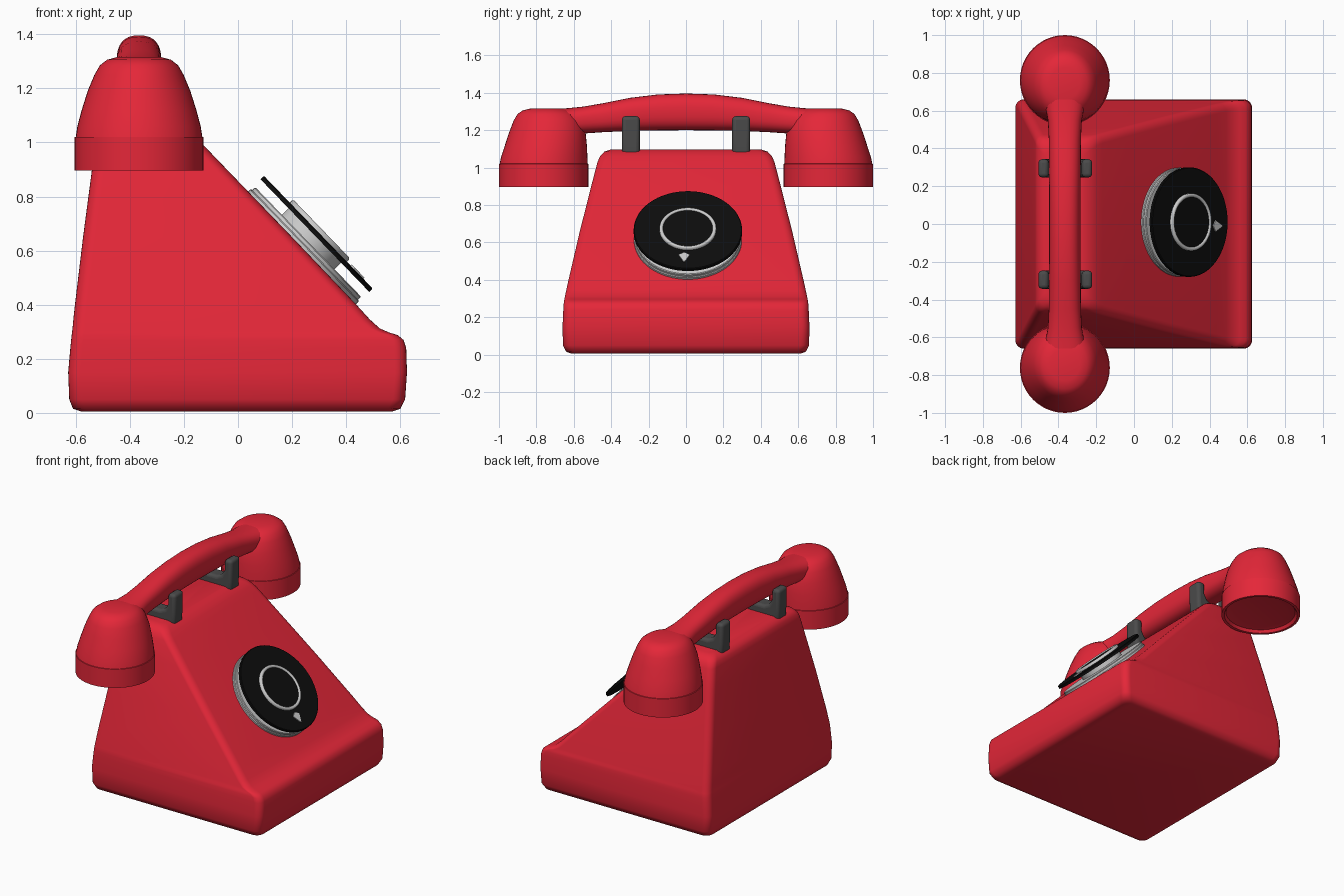
import bpy, bmesh, math
from mathutils import Vector, Matrix

if "Cube" in bpy.data.objects:
    bpy.data.objects.remove(bpy.data.objects["Cube"])


def material(name, color):
    m = bpy.data.materials.new(name)
    m.diffuse_color = (*color, 1)
    m.use_nodes = True
    m.node_tree.nodes["Principled BSDF"].inputs["Base Color"].default_value = m.diffuse_color
    return m


RED = material("red_plastic", (0.78, 0.02, 0.04))
BLACK = material("black_plastic", (0.004, 0.004, 0.004))
DARK = material("dark_grey", (0.07, 0.07, 0.07))


def finish(name, bm, mat=None, matrix=None, angle=40):
    bmesh.ops.recalc_face_normals(bm, faces=bm.faces)
    me = bpy.data.meshes.new(name)
    bm.to_mesh(me)
    bm.free()
    ob = bpy.data.objects.new(name, me)
    bpy.context.collection.objects.link(ob)
    if matrix:
        ob.matrix_world = matrix
    if mat:
        me.materials.append(mat)
    bpy.ops.object.select_all(action='DESELECT')
    ob.select_set(True)
    bpy.context.view_layer.objects.active = ob
    bpy.ops.object.shade_smooth_by_angle(angle=math.radians(angle))
    return ob


def loft(name, rings, mat=None, matrix=None, angle=40, closed=False):
    bm = bmesh.new()
    loops = [[bm.verts.new(p) for p in r] for r in rings]
    n = len(loops[0])
    pairs = list(zip(loops, loops[1:])) + ([(loops[-1], loops[0])] if closed else [])
    for a, b in pairs:
        for i in range(n):
            j = (i + 1) % n
            bm.faces.new((a[i], a[j], b[j], b[i]))
    if not closed:
        bm.faces.new(loops[0])
        bm.faces.new(loops[-1])
    return finish(name, bm, mat, matrix, angle)


def circle(n, cx, cy, rx, ry, z):
    return [Vector((cx + rx * math.cos(2 * math.pi * i / n),
                    cy + ry * math.sin(2 * math.pi * i / n), z)) for i in range(n)]


def rounded_rect(x0, x1, hy, r, z, k=6):
    pts = []
    for q, (cx, cy) in enumerate([(x1 - r, hy - r), (x0 + r, hy - r),
                                  (x0 + r, r - hy), (x1 - r, r - hy)]):
        for i in range(k + 1):
            a = math.pi / 2 * (q + i / k)
            pts.append(Vector((cx + r * math.cos(a), cy + r * math.sin(a), z)))
    return pts


# Body: rounded rectangles stacked upward (z, back x, front x, half width)
body = [(0.005, -0.58, 0.57, 0.61), (0.015, -0.61, 0.60, 0.64), (0.05, -0.624, 0.618, 0.658),
        (0.15, -0.628, 0.625, 0.66), (0.24, -0.62, 0.622, 0.656), (0.27, -0.617, 0.612, 0.654),
        (0.288, -0.615, 0.59, 0.652), (0.297, -0.614, 0.56, 0.65), (0.312, -0.612, 0.525, 0.647),
        (0.345, -0.609, 0.488, 0.64), (0.40, -0.603, 0.438, 0.628), (0.65, -0.573, 0.2, 0.57),
        (0.90, -0.54, -0.041, 0.507), (1.03, -0.523, -0.166, 0.473), (1.06, -0.517, -0.197, 0.46),
        (1.085, -0.50, -0.228, 0.437), (1.098, -0.465, -0.27, 0.40)]
loft("body", [rounded_rect(x0, x1, h, 0.045, z) for z, x0, x1, h in body], RED, angle=60)

# Handset cups (z, inner y, outer y, half width), with a recessed underside
HX = -0.366
cup = [(0.925, 0.60, 0.92, 0.16), (0.915, 0.55, 0.97, 0.21), (0.897, 0.54, 0.983, 0.222),
       (0.897, 0.522, 1.0, 0.238), (1.02, 0.522, 1.0, 0.238), (1.021, 0.526, 0.996, 0.234),
       (1.06, 0.527, 0.988, 0.228), (1.12, 0.53, 0.968, 0.212), (1.19, 0.537, 0.945, 0.19),
       (1.25, 0.555, 0.922, 0.165), (1.285, 0.58, 0.902, 0.145), (1.306, 0.615, 0.873, 0.118),
       (1.316, 0.66, 0.83, 0.08)]
for side, label in ((-1, "ear_cup"), (1, "mouth_cup")):
    loft(label, [circle(48, HX, side * (a + b) / 2, rx, (b - a) / 2, z)
                 for z, a, b, rx in cup], RED)

# Handset handle: arched tube (y, bottom z, top z, half width)
half = [(0.0, 1.2, 1.396, 0.083), (0.15, 1.199, 1.391, 0.083), (0.3, 1.196, 1.373, 0.084),
        (0.45, 1.189, 1.343, 0.085), (0.55, 1.182, 1.326, 0.09), (0.63, 1.17, 1.318, 0.105),
        (0.72, 1.15, 1.312, 0.12)]
spans = [(-y, *r) for y, *r in half[:0:-1]] + half
rings = []
for y, lo, hi, w in spans:
    ring = []
    for i in range(32):
        c, s = math.cos(math.pi * i / 16), math.sin(math.pi * i / 16)
        # slightly squared oval
        px, pz = math.copysign(abs(c) ** 0.8, c), math.copysign(abs(s) ** 0.8, s)
        ring.append(Vector((HX + w * px, y, (lo + hi) / 2 + (hi - lo) / 2 * pz)))
    rings.append(ring)
loft("handle", rings, RED, angle=60)

# Cradle forks: U profile extruded along y, edges rounded
right = [(0.135, 1.06), (0.14, 1.14), (0.143, 1.275), (0.088, 1.275), (0.085, 1.2),
         (0.065, 1.165), (0.03, 1.15)]
outline = right + [(-x, z) for x, z in reversed(right)]
for side, label in ((-1, "cradle_fork_a"), (1, "cradle_fork_b")):
    yc = side * 0.295
    bm = bmesh.new()
    f = bm.faces.new([bm.verts.new((HX + 0.002 + x, yc - 0.048, z)) for x, z in outline])
    new = bmesh.ops.extrude_face_region(bm, geom=[f])["geom"]
    bmesh.ops.translate(bm, vec=(0, 0.096, 0),
                        verts=[v for v in new if isinstance(v, bmesh.types.BMVert)])
    ob = finish(label, bm, DARK)
    bev = ob.modifiers.new("round", 'BEVEL')
    bev.width, bev.segments, bev.limit_method = 0.02, 4, 'ANGLE'

# Dial: all parts share the sloped axis of the face
DIAL = Matrix.Translation((0.22, 0.01, 0.63)) @ Matrix.Rotation(math.radians(46), 4, 'Y') \
    @ Matrix.Translation((0.026, 0, 0))


def disc(name, r, z0, z1, mat=None, bevel=0.004):
    prof = [(r, z0), (r, z1 - bevel), (r - bevel, z1)]
    loft(name, [circle(64, 0, 0, q, q, z) for q, z in prof], mat, DIAL, 30)


disc("dial_base", 0.288, -0.03, 0.014)
disc("dial_rim", 0.282, 0.01, 0.03)
disc("dial_hub", 0.14, 0.025, 0.068)
disc("finger_wheel", 0.29, 0.064, 0.082, BLACK)
disc("dial_centre", 0.14, 0.08, 0.092, BLACK)

# Bright ring round the dial centre
loft("dial_ring", [circle(64, 0, 0, r, r, z) for r, z in
                   ((0.152, 0.078), (0.152, 0.094), (0.147, 0.099), (0.138, 0.099),
                    (0.133, 0.094), (0.133, 0.078))], None, DIAL, 50, closed=True)

# Finger stop: small kite on the lower part of the wheel
kite = [(0.172, 0), (0.19, 0.03), (0.24, 0.004), (0.24, -0.004), (0.19, -0.03)]
loft("finger_stop", [[Vector((x, y - 0.02, z)) for x, y in kite] for z in (0.078, 0.088)],
     None, DIAL, 30)
